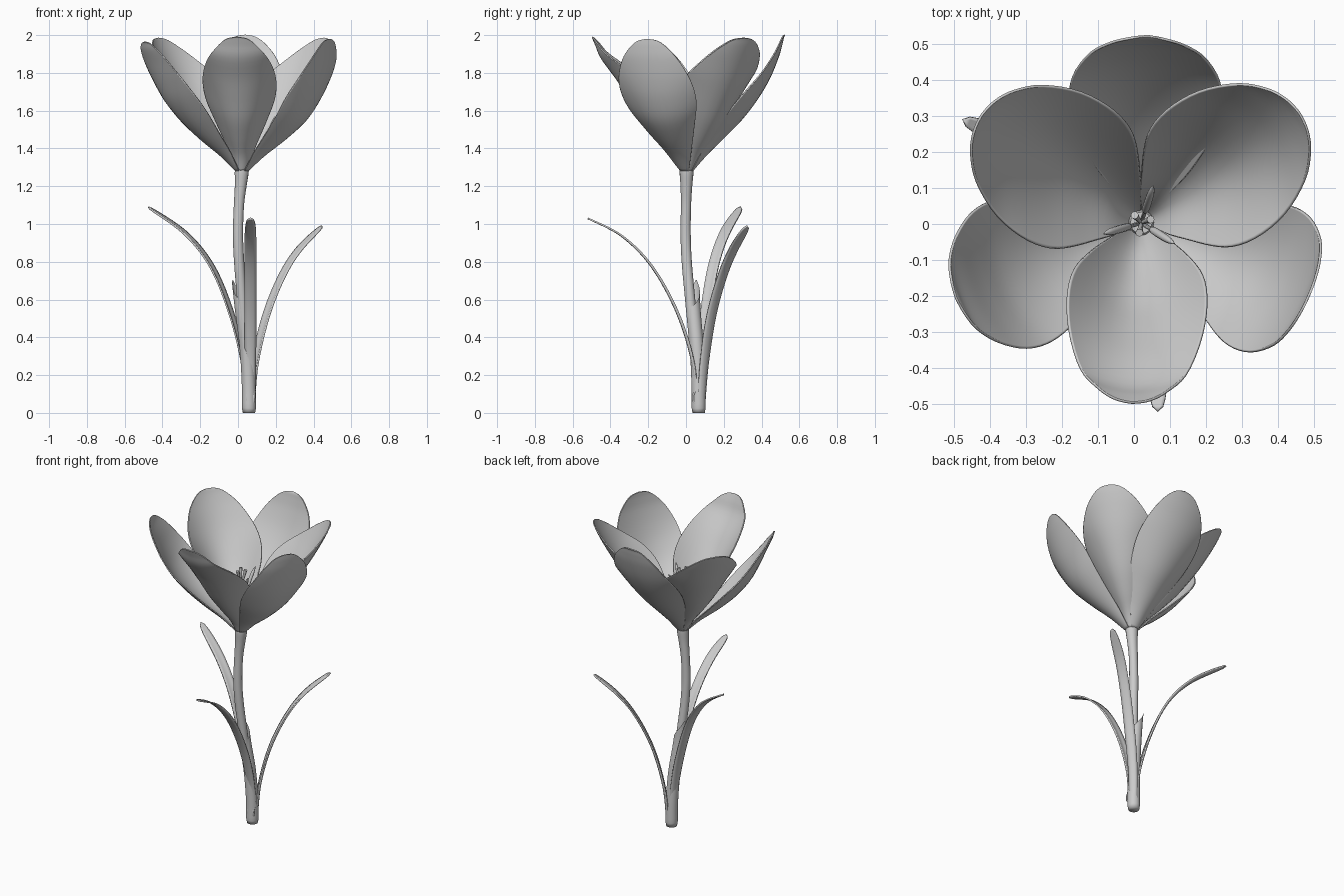
import bpy, bmesh, math
from mathutils import Vector

if "Cube" in bpy.data.objects:
    bpy.data.objects.remove(bpy.data.objects["Cube"])


def spline(pts, per=6):
    """Catmull-Rom through tuples of any length."""
    out, n = [], len(pts)
    for i in range(n - 1):
        p = [pts[max(i - 1, 0)], pts[i], pts[i + 1], pts[min(i + 2, n - 1)]]
        for k in range(per):
            t = k / per
            out.append(tuple(0.5 * (2 * b + (c - a) * t + (2 * a - 5 * b + 4 * c - d) * t * t
                                    + (3 * b - a - 3 * c + d) * t ** 3) for a, b, c, d in zip(*p)))
    return out + [tuple(pts[-1])]


def grid_object(name, rows, closed=False, caps=False, thick=0):
    """Skin rows of points into a smooth surface."""
    bm = bmesh.new()
    vs = [[bm.verts.new(p) for p in row] for row in rows]
    m = len(vs[0])
    for a, b in zip(vs, vs[1:]):
        for j in range(m if closed else m - 1):
            k = (j + 1) % m
            bm.faces.new((a[j], a[k], b[k], b[j]))
    if caps:
        bm.faces.new(vs[0][::-1])
        bm.faces.new(vs[-1])
    bmesh.ops.remove_doubles(bm, verts=bm.verts, dist=0.0002)
    bmesh.ops.recalc_face_normals(bm, faces=bm.faces)
    me = bpy.data.meshes.new(name)
    bm.to_mesh(me)
    bm.free()
    ob = bpy.data.objects.new(name, me)
    bpy.context.collection.objects.link(ob)
    if thick:
        mod = ob.modifiers.new("thickness", 'SOLIDIFY')
        mod.thickness, mod.offset = thick, 0
    bpy.context.view_layer.objects.active = ob
    ob.select_set(True)
    bpy.ops.object.shade_smooth_by_angle(angle=math.radians(50))
    ob.select_set(False)
    return ob


def tube(name, pts, sides=16):
    """Round tube along (x, y, z, radius) points."""
    path = spline(pts)
    rows = []
    for i, (x, y, z, r) in enumerate(path):
        d = Vector(path[min(i + 1, len(path) - 1)][:3]) - Vector(path[max(i - 1, 0)][:3])
        d.normalize()
        a = Vector((0, 1, 0)).cross(d).normalized()
        b = d.cross(a)
        rows.append([Vector((x, y, z)) + r * (a * math.cos(q) + b * math.sin(q))
                     for q in (2 * math.pi * j / sides for j in range(sides))])
    return grid_object(name, rows, closed=True, caps=True)


# Petals: shared heights, half widths and cupping, each with its own outward profile
CX, CY = 0.02, 0.003
Z = [1.28, 1.36, 1.45, 1.55, 1.66, 1.77, 1.88, 1.95, 1.985, 1.995]
W = [.022, .065, .12, .168, .192, .185, .145, .095, .05, 0]
CUP = [.5, .8, .85, .8, .65, .45, .28, .18, .1, 0]
INNER = [.03, .09, .18, .27, .35, .42, .48, .515, .53, .535]


def petal(name, deg, radii, wscale, cup, ztip):
    a = math.radians(deg)
    out, side = Vector((math.cos(a), math.sin(a), 0)), Vector((-math.sin(a), math.cos(a), 0))
    prof = spline(list(zip(radii, Z, W, CUP)), 4)
    rows = []
    for i, (r, z, w, k) in enumerate(prof):
        p, q = prof[max(i - 1, 0)], prof[min(i + 1, len(prof) - 1)]
        dr, dz = q[0] - p[0], q[1] - p[1]
        n = (out * -dz + Vector((0, 0, dr))).normalized()
        w = max(w, 0) * wscale
        zz = 1.28 + (z - 1.28) * (ztip - 1.28) / (Z[-1] - 1.28)
        c = Vector((CX, CY, zz)) + out * r
        rows.append([c + side * (w * u) + n * (cup * k * w * u * u)
                     for u in (math.sin(math.pi / 2 * (j / 8 - 1)) for j in range(17))])
    grid_object(name, rows, thick=0.007)


petal("inner_petal_front", -93, [.03, .075, .15, .23, .30, .37, .45, .48, .495, .50], 1.0, 1, 1.99)
petal("inner_petal_left", 146, INNER, 1.12, 1, 1.985)
petal("inner_petal_right", 35, INNER, 1.12, 1, 1.985)
petal("outer_petal_back", 88, [.03, .10, .19, .29, .375, .44, .485, .505, .513, .52], 1.1, .5, 2.0)
petal("outer_petal_left", 202, [.03, .11, .22, .325, .41, .465, .51, .54, .55, .555], 1.1, .5, 1.965)
petal("outer_petal_right", -24, [.03, .12, .24, .35, .42, .465, .495, .505, .507, .507], 1.1, .5, 1.98)

# Stem, flaring under the flower
tube("stem", [(.058, .067, .004, .03), (.045, .05, .3, .028), (.022, .022, .6, .027),
              (.006, .004, .8, .027), (0, -.002, .95, .027), (.005, 0, 1.1, .027),
              (.014, .002, 1.2, .031), (.02, .003, 1.28, .037), (.02, .003, 1.31, .03)])

# Sheath around the lower stem, drawn up to a point on one side
axis = spline([(.058, .067, 0), (.057, .066, .15), (.045, .057, .35), (.02, .04, .55), (.002, .035, .72)])
rows = []
for k in range(25):
    row = []
    for j in range(32):
        q = 2 * math.pi * j / 32
        away = abs((q - math.radians(150) + math.pi) % (2 * math.pi) - math.pi) / math.pi
        z = k / 24 * (0.56 + 0.15 * (1 - away) ** 1.5)
        i = next((i for i in range(len(axis) - 2) if axis[i + 1][2] >= z), len(axis) - 2)
        f = (z - axis[i][2]) / (axis[i + 1][2] - axis[i][2])
        c = Vector(axis[i]).lerp(Vector(axis[i + 1]), f)
        r = 0.037 * (0.88 if k == 0 else 1)
        row.append((c.x + r * math.cos(q), c.y + r * math.sin(q), z))
    rows.append(row)
sheath = grid_object("sheath", rows, closed=True)
bm = bmesh.new()
bm.from_mesh(sheath.data)
bmesh.ops.holes_fill(bm, edges=[e for e in bm.edges if e.is_boundary and max(v.co.z for v in e.verts) < .001])
bm.to_mesh(sheath.data)
bm.free()


# Leaves: narrow arching channelled blades with rounded tips
def leaf(name, pts, side):
    path = spline(pts, 8)
    n = len(path) - 1
    side = Vector(side).normalized()
    rows = []
    for i, p in enumerate(path):
        t = i / n
        w = 0.03 * (0.75 + 0.25 * min(t * 3, 1)) * math.sqrt(max(0, 1 - max(0, (t - .8) / .2) ** 2.2))
        d = (Vector(path[min(i + 1, n)]) - Vector(path[max(i - 1, 0)])).normalized()
        nrm = side.cross(d).normalized()
        if nrm.z < 0:
            nrm = -nrm
        rows.append([Vector(p) + side * (w * u) + nrm * (0.45 * (1 - t) * w * u * u)
                     for u in (-1, -.5, 0, .5, 1)])
    grid_object(name, rows, thick=0.009)


leaf("leaf_front", [(.066, .045, .03), (.066, .035, .25), (.066, -.045, .52), (.066, -.18, .77),
                    (.066, -.34, .935), (.066, -.52, 1.03)], (1, 0, 0))
leaf("leaf_left", [(.04, .075, .03), (.025, .08, .25), (-.04, .105, .52), (-.14, .145, .77),
                   (-.28, .205, .95), (-.475, .29, 1.09)], (.45, 1, 0))
leaf("leaf_right", [(.08, .085, .03), (.095, .10, .25), (.15, .135, .5), (.23, .19, .71),
                    (.32, .25, .86), (.445, .325, .99)], (-.6, .8, 0))

# Stamens: thin filaments with fat anthers
for i, deg in enumerate((72, 196, -32)):
    c, s = math.cos(math.radians(deg)), math.sin(math.radians(deg))
    at = lambda r, z, rad: (CX + c * r, CY + s * r, z, rad)
    tube(f"filament_{i + 1}", [at(.012, 1.3, .006), at(.022, 1.42, .006), at(.035, 1.53, .005)], 8)
    tube(f"anther_{i + 1}", [at(.03, 1.5, .003), at(.04, 1.53, .01), at(.065, 1.59, .011),
                             at(.09, 1.64, .009), at(.108, 1.67, .002)], 10)

# Style with three short lobes
tube("style", [(CX, CY, 1.3, .008), (CX, CY, 1.45, .007), (CX, CY, 1.58, .007)], 8)
for i, deg in enumerate((20, 130, 260)):
    c, s = math.cos(math.radians(deg)), math.sin(math.radians(deg))
    tube(f"style_lobe_{i + 1}", [(CX, CY, 1.56, .005), (CX + .014 * c, CY + .014 * s, 1.62, .007),
                                 (CX + .028 * c, CY + .028 * s, 1.68, .011)], 8)
